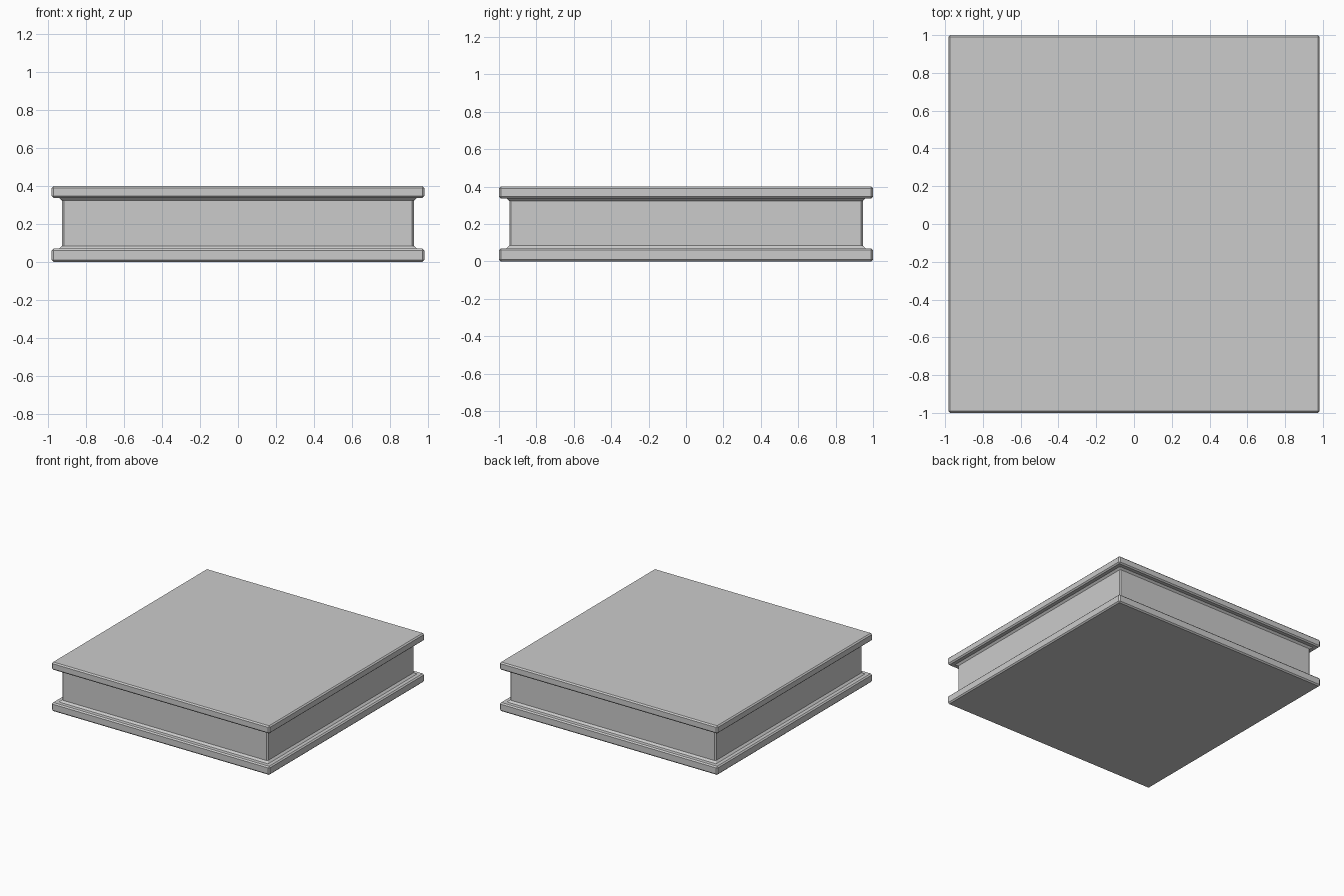
import bpy, bmesh

if "Cube" in bpy.data.objects:
    bpy.data.objects.remove(bpy.data.objects["Cube"])

HALF_X, HALF_Y = 0.983, 1.0

# Moulding profile from bottom to top: inset from the outer edge, height, corner chamfer
PROFILE = [
    (0.010, 0.000, 0.000), (0.000, 0.010, 0.010),      # base slab
    (0.000, 0.060, 0.010), (0.010, 0.070, 0.000),
    (0.040, 0.070, 0.000), (0.055, 0.085, 0.010),      # recessed wall
    (0.055, 0.323, 0.010), (0.040, 0.337, 0.000),
    (0.010, 0.337, 0.000), (0.000, 0.347, 0.010),      # top slab
    (0.000, 0.390, 0.010), (0.010, 0.400, 0.000),
]


def ring(bm, inset, z, c):
    """Rectangle with chamfered corners, counter-clockwise."""
    x, y = HALF_X - inset, HALF_Y - inset
    points = [(x, -y + c), (x, y - c), (x - c, y), (-x + c, y),
              (-x, y - c), (-x, -y + c), (-x + c, -y), (x - c, -y)]
    return [bm.verts.new((px, py, z)) for px, py in points]


# Moulded plinth: loft the rings, then cap both ends
bm = bmesh.new()
rings = [ring(bm, *p) for p in PROFILE]
for lower, upper in zip(rings, rings[1:]):
    for i in range(8):
        j = (i + 1) % 8
        bm.faces.new((lower[i], lower[j], upper[j], upper[i]))
bm.faces.new(rings[0][::-1])
bm.faces.new(rings[-1])

# Merge the corners where the chamfer closes to a point
bmesh.ops.remove_doubles(bm, verts=bm.verts, dist=0.0005)
bmesh.ops.recalc_face_normals(bm, faces=bm.faces)

mesh = bpy.data.meshes.new("moulded_plinth")
bm.to_mesh(mesh)
bm.free()
plinth = bpy.data.objects.new("moulded_plinth", mesh)
bpy.context.collection.objects.link(plinth)
